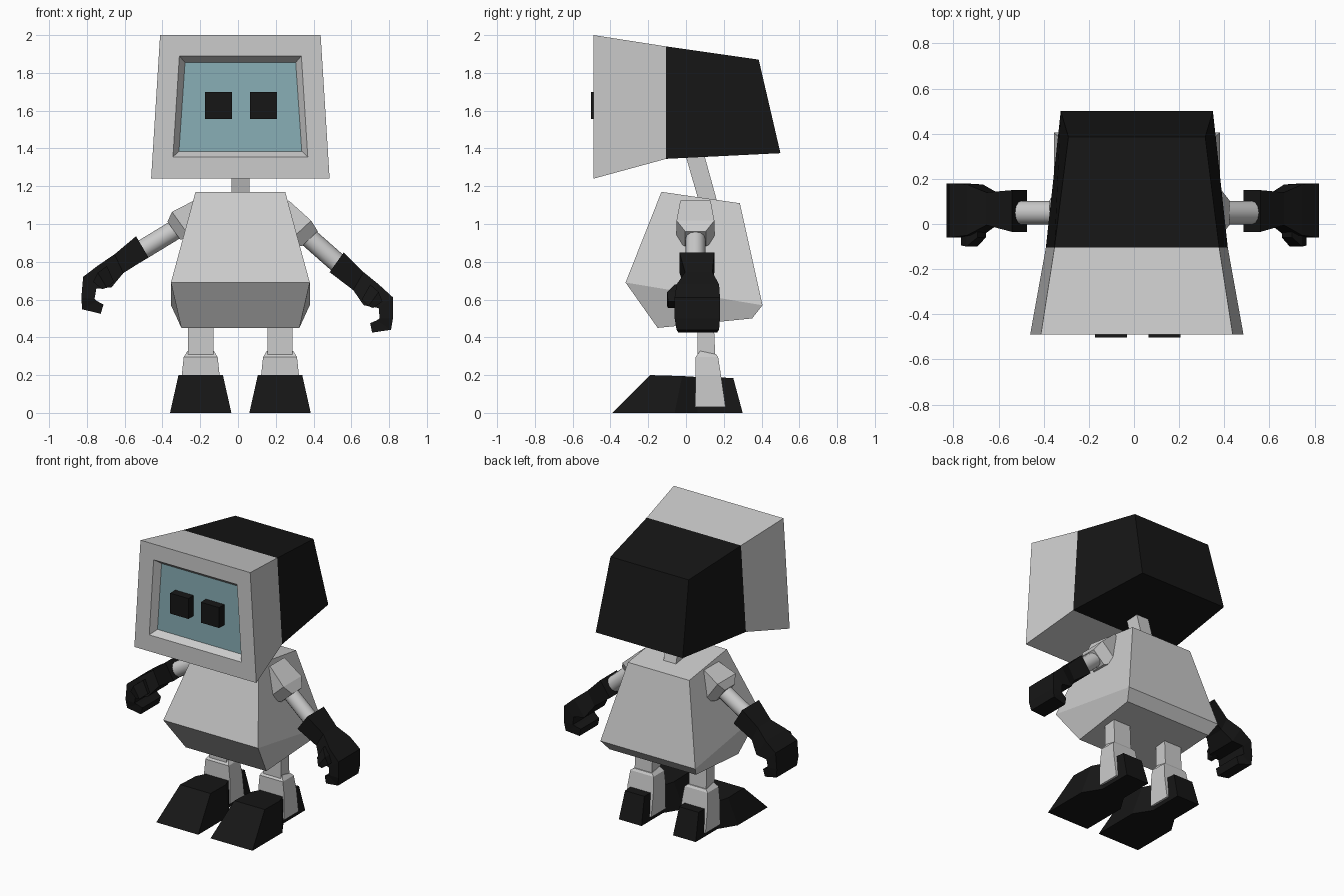
import bpy, bmesh, math
from mathutils import Vector, Matrix

if "Cube" in bpy.data.objects:
    bpy.data.objects.remove(bpy.data.objects["Cube"])

CX = 0.0125  # symmetry plane of the body


def material(name, rgb):
    m = bpy.data.materials.new(name)
    m.diffuse_color = (*rgb, 1)
    m.use_nodes = True
    m.node_tree.nodes["Principled BSDF"].inputs["Base Color"].default_value = m.diffuse_color
    return m


BLACK = material("black", (0.008, 0.008, 0.008))
TEAL = material("teal", (0.25, 0.43, 0.47))


def loft(name, rings, mat=None, caps=(True, True)):
    """Bridge a list of equal-sized rings into one flat-shaded object."""
    bm = bmesh.new()
    vs = [[bm.verts.new(p) for p in r] for r in rings]
    n = len(rings[0])
    for a, b in zip(vs, vs[1:]):
        for i in range(n):
            j = (i + 1) % n
            bm.faces.new((a[i], a[j], b[j], b[i]))
    if caps[0]:
        bm.faces.new(vs[0][::-1])
    if caps[1]:
        bm.faces.new(vs[-1])
    bmesh.ops.recalc_face_normals(bm, faces=bm.faces)
    me = bpy.data.meshes.new(name)
    bm.to_mesh(me)
    bm.free()
    ob = bpy.data.objects.new(name, me)
    bpy.context.collection.objects.link(ob)
    if mat:
        me.materials.append(mat)
    return ob


def trap(bottom, top, cx=CX):
    """Four corners from (y, z, half width) of a lower and an upper edge."""
    (y0, z0, w0), (y1, z1, w1) = bottom, top
    return [(cx - w0, y0, z0), (cx + w0, y0, z0), (cx + w1, y1, z1), (cx - w1, y1, z1)]


# Head: casing with recessed screen, dark rear shell
seam = trap((-0.105, 1.345, 0.403), (-0.105, 1.94, 0.365))
screen = trap((-0.445, 1.385, 0.325), (-0.445, 1.855, 0.293))
loft("head_casing", [
    seam,
    trap((-0.49, 1.24, 0.4725), (-0.49, 2.0, 0.425)),
    trap((-0.49, 1.355, 0.357), (-0.49, 1.89, 0.323)),
    screen], caps=(False, False))
loft("screen", [screen], TEAL, caps=(False, True))
loft("head_rear", [seam, trap((0.50, 1.375, 0.337), (0.385, 1.87, 0.303))],
     BLACK, caps=(False, True))
for side, x in (("left", -0.1025), ("right", 0.135)):
    loft(side + "_eye", [trap((y, 1.555, 0.071), (y, 1.698, 0.071), x)
                         for y in (-0.503, -0.44)], BLACK)

# Neck, leaning forward
loft("neck", [trap((0.065, 1.13, 0.048), (0.17, 1.10, 0.048)),
              trap((-0.01, 1.39, 0.048), (0.09, 1.39, 0.048))])

# Torso: stacked rectangles of front edge and rear edge
loft("torso", [
    trap((-0.15, 0.45, 0.3125), (0.35, 0.50, 0.335)),
    trap((-0.32, 0.69, 0.3675), (0.405, 0.57, 0.3675)),
    trap((-0.13, 1.17, 0.2375), (0.285, 1.11, 0.2375))])

# Legs and feet
for side, s in (("left", -1), ("right", 1)):
    x = CX + s * 0.21
    loft(side + "_thigh", [trap((0.06, 0.30, 0.067), (0.155, 0.30, 0.067), x),
                           trap((0.06, 0.52, 0.067), (0.145, 0.52, 0.067), x)])
    loft(side + "_shin", [
        trap((0.05, 0.03, 0.10), (0.21, 0.03, 0.10), x),
        trap((0.05, 0.20, 0.10), (0.185, 0.20, 0.10), x),
        trap((0.05, 0.295, 0.09), (0.17, 0.295, 0.09), x),
        trap((0.075, 0.328, 0.07), (0.16, 0.310, 0.07), x)])
    loft(side + "_foot", [
        trap((-0.39, 0, 0.1625), (-0.19, 0.20, 0.1175), x),
        trap((-0.06, 0, 0.1625), (-0.02, 0.195, 0.115), x),
        trap((0.06, 0, 0.088), (0.06, 0.19, 0.083), x),
        trap((0.30, 0, 0.088), (0.25, 0.185, 0.075), x)], BLACK)


# Arms: drawn for the right side, the left is mirrored and held higher
def strip(a, b, y0, y1):
    """Rectangular section from two (x, z) points and a y range."""
    return [Vector(p) for p in ((a[0], y0, a[1]), (b[0], y0, b[1]),
                                (b[0], y1, b[1]), (a[0], y1, a[1]))]


def across(x, z, hw, angle, y0, y1):
    """Section centred on (x, z), square to an arm sloping down by angle."""
    dx, dz = hw * math.sin(angle), hw * math.cos(angle)
    return strip((x + dx, z + dz), (x - dx, z - dz), y0, y1)


GLOVE = [
    strip((0.56, 0.85), (0.485, 0.745), -0.035, 0.15),
    strip((0.665, 0.745), (0.61, 0.65), -0.005, 0.14),
    strip((0.745, 0.68), (0.665, 0.57), -0.05, 0.175),
    strip((0.82, 0.612), (0.745, 0.555), -0.06, 0.18),
    strip((0.82, 0.50), (0.75, 0.50), -0.06, 0.18),
    strip((0.81, 0.44), (0.735, 0.49), -0.05, 0.175),
    strip((0.71, 0.425), (0.70, 0.475), -0.04, 0.165)]
THUMB = [
    strip((0.70, 0.68), (0.655, 0.60), -0.06, 0.02),
    strip((0.745, 0.64), (0.69, 0.565), -0.10, -0.02),
    strip((0.765, 0.59), (0.715, 0.555), -0.095, -0.03)]

pivot = Vector((0.56, 0, 0.85))
raise_hand = (Matrix.Translation(pivot + Vector((0.005, 0, 0.085)))
              @ Matrix.Rotation(math.radians(-5), 4, 'Y') @ Matrix.Translation(-pivot))
mirror = Matrix.Translation((2 * CX, 0, 0)) @ Matrix.Scale(-1, 4, (1, 0, 0))

ARMS = {  # placing, hand pose, shoulder centres, slope, forearm ends
    "right": (Matrix(), Matrix(), ((0.21, 1.07), (0.325, 0.96), (0.38, 0.922)),
              0.82, ((0.35, 0.95), (0.56, 0.765))),
    "left": (mirror, raise_hand, ((0.21, 1.06), (0.325, 0.995), (0.365, 0.965)),
             0.62, ((0.34, 0.98), (0.57, 0.84)))}

for side, (place, pose, sh, slope, (e0, e1)) in ARMS.items():
    def put(rings, m):
        return [[m @ p for p in r] for r in rings]

    loft(side + "_shoulder", put([
        across(*sh[0], 0.08, slope, -0.03, 0.13),
        across(*sh[1], 0.085, slope, -0.05, 0.15),
        across(*sh[2], 0.058, slope, -0.005, 0.105)], place))
    loft(side + "_glove", put(GLOVE, place @ pose), BLACK)
    loft(side + "_thumb", put(THUMB, place @ pose), BLACK)

    # Round forearm
    a, b = Vector((e0[0], 0.05, e0[1])), Vector((e1[0], 0.05, e1[1]))
    u, v = (b - a).normalized().cross(Vector((0, 1, 0))), Vector((0, 1, 0))
    circle = [0.052 * (u * math.cos(t) + v * math.sin(t))
              for t in (i * math.tau / 12 for i in range(12))]
    arm = loft(side + "_forearm", put([[c + p for p in circle] for c in (a, b)], place))
    bpy.context.view_layer.objects.active = arm
    arm.select_set(True)
    bpy.ops.object.shade_smooth_by_angle(angle=math.radians(40))
    arm.select_set(False)
